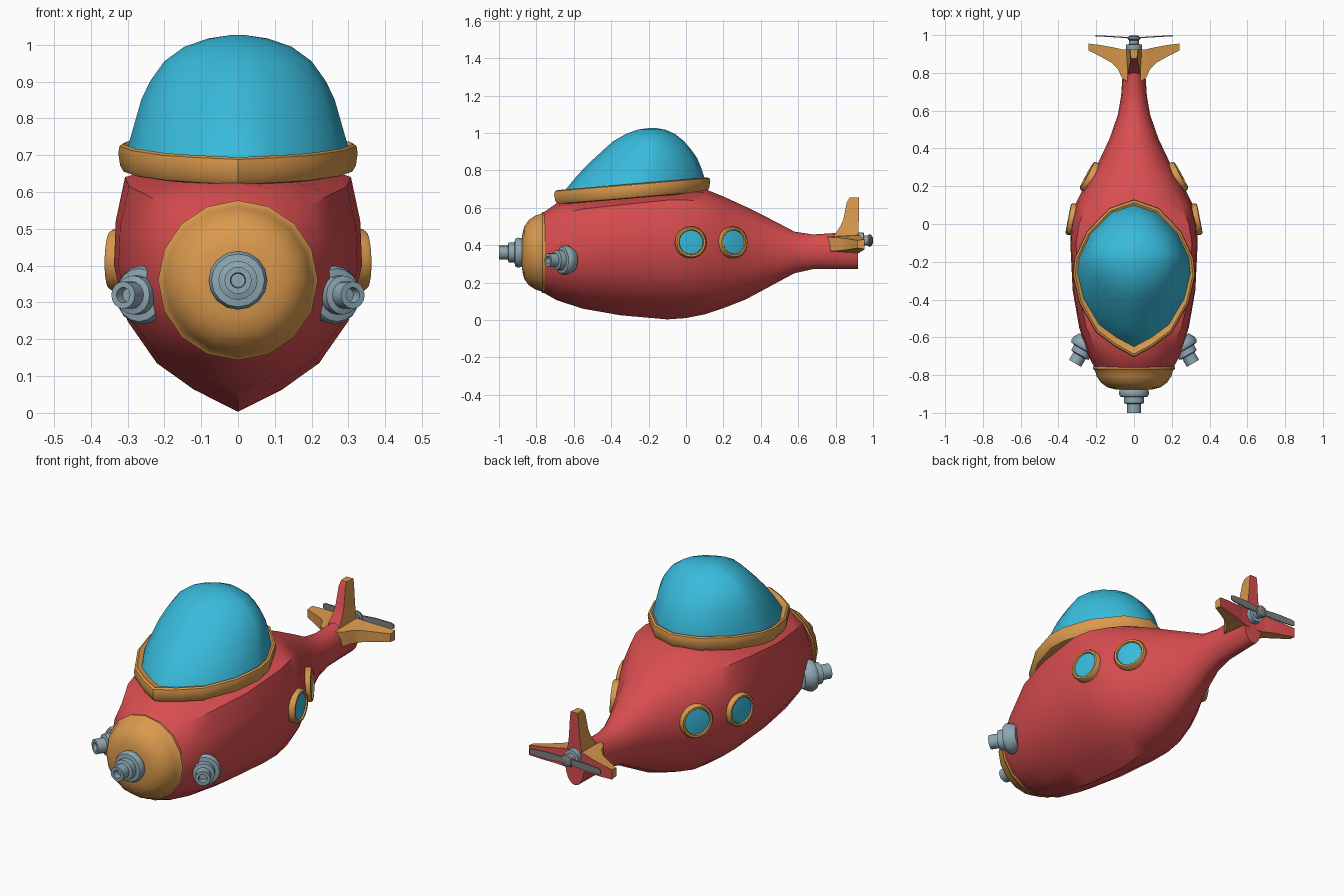
import bpy, bmesh, math
from mathutils import Vector

if "Cube" in bpy.data.objects:
    bpy.data.objects.remove(bpy.data.objects["Cube"])


def material(name, r, g, b):
    m = bpy.data.materials.new(name)
    m.diffuse_color = (r, g, b, 1)
    m.use_nodes = True
    m.node_tree.nodes["Principled BSDF"].inputs["Base Color"].default_value = m.diffuse_color
    return m


RED = material("hull_red", 0.70, 0.075, 0.08)
ORANGE = material("trim_orange", 0.70, 0.32, 0.075)
BLUE = material("glass_blue", 0.04, 0.50, 0.72)
STEEL = material("steel", 0.27, 0.39, 0.45)
GREY = material("dark_grey", 0.21, 0.21, 0.21)


def loft(name, rings, mats, rule=None, angle=40):
    """Skin a list of equal-sized point rings, cap both ends, colour by normal."""
    bm = bmesh.new()
    loops = [[bm.verts.new(p) for p in ring] for ring in rings]
    n = len(loops[0])
    for a, b in zip(loops, loops[1:]):
        for i in range(n):
            j = (i + 1) % n
            bm.faces.new((a[i], a[j], b[j], b[i]))
    bm.faces.new(loops[0])
    bm.faces.new(loops[-1])
    bmesh.ops.recalc_face_normals(bm, faces=bm.faces)
    bm.normal_update()
    if rule:
        for f in bm.faces:
            f.material_index = rule(f)
    me = bpy.data.meshes.new(name)
    bm.to_mesh(me)
    bm.free()
    for m in mats:
        me.materials.append(m)
    ob = bpy.data.objects.new(name, me)
    bpy.context.collection.objects.link(ob)
    bpy.ops.object.select_all(action='DESELECT')
    ob.select_set(True)
    bpy.context.view_layer.objects.active = ob
    bpy.ops.object.shade_smooth_by_angle(angle=math.radians(angle))
    return ob


def lathe(name, profile, origin, axis, mat, sides=16):
    """Turn a (radius, height) profile around an axis."""
    axis = Vector(axis).normalized()
    u = axis.cross(Vector((0, 0, 1))).normalized()
    v = u.cross(axis)
    origin = Vector(origin)
    turn = [2 * math.pi * i / sides for i in range(sides)]
    rings = [[origin + axis * h + (u * math.cos(t) + v * math.sin(t)) * r for t in turn]
             for r, h in profile]
    return loft(name, rings, [mat])


# Hull: cross-sections along y; boxy shoulders under the canopy, pinched keel
ROUND = [(0, -1), (.383, -.924), (.707, -.707), (.924, -.383), (1, 0),
         (.924, .383), (.707, .707), (.383, .924), (0, 1)]
BOXY = [(0, -1), (.35, -.85), (.65, -.67), (.89, -.38), (1, 0),
        (.985, .42), (.91, .83), (.5, .96), (0, 1)]


def hull_ring(y, top, bottom, width, mid, box):
    half = []
    for (rx, rz), (bx, bz) in zip(ROUND, BOXY):
        x, z = rx + (bx - rx) * box, rz + (bz - rz) * box
        half.append((x * width, y, mid + z * (top - mid if z > 0 else mid - bottom)))
    return half + [(-x, yy, z) for x, yy, z in half[-2:0:-1]]


HULL = [  # y, top, bottom, half width, height of widest point, boxiness
    (-.78, .56, .16, .20, .36, 0), (-.755, .58, .142, .212, .36, 0),
    (-.69, .625, .105, .245, .365, .35), (-.55, .645, .06, .29, .38, .8),
    (-.35, .66, .025, .325, .395, 1), (-.1, .69, .003, .337, .40, 1),
    (0, .70, .01, .334, .40, .8), (.1, .70, .03, .312, .40, .5),
    (.2, .66, .063, .262, .395, .25), (.32, .605, .11, .192, .385, .1),
    (.45, .54, .18, .13, .375, 0), (.58, .472, .25, .085, .365, 0),
    (.68, .457, .272, .068, .365, 0), (.80, .465, .272, .06, .37, 0),
    (.92, .485, .272, .055, .375, 0)]
loft("hull", [hull_ring(*h) for h in HULL], [RED])

# Nose cap with its lip
lathe("nose_cap", [(.20, -.01), (.216, 0), (.217, .012), (.207, .02), (.198, .05),
                   (.175, .085), (.14, .11), (.10, .12), (.05, .124)],
      (0, -.755, .36), (0, -1, 0), ORANGE)

# Canopy outline, pointed at front and back, seen from above
half = [(0, .13), (.13, .085), (.25, -.04), (.315, -.18), (.325, -.27),
        (.29, -.42), (.20, -.575), (.10, -.65), (0, -.705)]
CY, HX, HY = -.2875, .325, .4175
outline = [(x / HX, (y - CY) / HY) for x, y in half]
outline += [(-x, y) for x, y in outline[-2:0:-1]]


def canopy_ring(hx, hy, cy, z, slope):
    return [(x * hx, cy + y * hy, z + slope * (y * hy + cy - CY)) for x, y in outline]


rim = [(.90, -.04), (.955, -.036), (.985, -.02), (1, .015), (.99, .033), (.96, .038), (.90, .025)]
loft("canopy_rim", [canopy_ring(HX * s, HY * s, CY, .69 + d, .084) for s, d in rim], [ORANGE])

GLASS = [  # half x, half y, centre y, height, slope
    (.302, .383, -.28, .69, .084), (.298, .372, -.272, .725, .08),
    (.279, .332, -.25, .79, .06), (.262, .288, -.228, .85, .04),
    (.238, .243, -.212, .90, .02), (.20, .19, -.20, .955, 0),
    (.145, .13, -.19, .995, 0), (.08, .075, -.185, 1.017, 0), (.02, .02, -.18, 1.026, 0)]
loft("canopy_glass", [canopy_ring(*g) for g in GLASS], [BLUE], angle=50)

# Stepped hollow nozzles: one on the nose, one on each cheek
NOZZLE = [(.06, -.03), (.077, 0), (.08, .02), (.072, .034), (.053, .037), (.053, .068),
          (.037, .073), (.037, .12), (.021, .12), (.019, .09)]
lathe("nose_nozzle", NOZZLE, (0, -.88, .36), (0, -1, 0), STEEL)
for side, s in (("right", 1), ("left", -1)):
    lathe(side + "_nozzle", NOZZLE, (s * .252, -.634, .32), (s * .5, -.866, 0), STEEL)
    # Portholes
    for where, pos, nrm in (("front", (.330, .025, .415), (.98, .19, .02)),
                            ("rear", (.234, .25, .415), (.87, .48, .06))):
        p, n = (s * pos[0], pos[1], pos[2]), (s * nrm[0], nrm[1], nrm[2])
        lathe(f"{side}_{where}_porthole_frame",
              [(.083, -.04), (.085, .008), (.078, .018), (.068, .018), (.064, .008)],
              p, n, ORANGE, 20)
        lathe(f"{side}_{where}_porthole_glass",
              [(.066, .006), (.064, .011), (.035, .0145)], p, n, BLUE, 20)


# Tail fins: stations of (span, front y, back y, half thickness)
def fin(name, stations, span, thick, origin, red_front):
    span, thick, origin = Vector(span), Vector(thick), Vector(origin)
    rings = []
    for d, yf, yb, t in stations:
        base = origin + span * d
        rings.append([base + thick * k + Vector((0, y, 0))
                      for y, k in ((yf, -t * .8), (yf, t * .8), (yb, t), (yb, -t))])
    sp = span.normalized()

    def rule(f):
        edge = abs(f.normal.dot(thick)) < .6 and abs(f.normal.dot(sp)) < .92
        return int(edge and (f.normal.y > .6 or (red_front and f.normal.y < -.3)))
    return loft(name, rings, [ORANGE, RED], rule, 30)


fin("top_fin", [(.40, .765, .921, .045), (.465, .80, .922, .04), (.50, .825, .923, .034),
                (.54, .842, .924, .03), (.63, .86, .925, .024), (.655, .875, .925, .02)],
    (0, 0, 1), (1, 0, 0), (0, 0, 0), True)
for side, s in (("right", 1), ("left", -1)):
    fin(side + "_fin", [(.02, .74, .922, .05), (.065, .775, .925, .047), (.085, .82, .93, .043),
                        (.12, .855, .937, .038), (.18, .888, .948, .032), (.24, .918, .955, .026)],
        (s, 0, 0), (0, 0, 1), (0, 0, .405), False)

# Propeller: stepped shaft, hub and a thin two-bladed bar
lathe("propeller_shaft", [(.042, -.02), (.042, .03), (.026, .032), (.026, .055)],
      (0, .92, .425), (0, 1, 0), STEEL, 12)
lathe("propeller_hub", [(.026, 0), (.034, .008), (.03, .02), (.016, .027)],
      (0, .972, .425), (0, 1, 0), GREY, 12)
blade = [(-.205, .997, .010), (-.19, .996, .016), (-.10, .991, .019), (0, .984, .014),
         (.10, .991, .019), (.19, .996, .016), (.205, .997, .010)]
loft("propeller_blades",
     [[(x, y + dy, .425 + c * w) for dy, c in ((-.003, -1), (.003, -1), (.003, 1), (-.003, 1))]
      for x, y, w in blade], [GREY])
